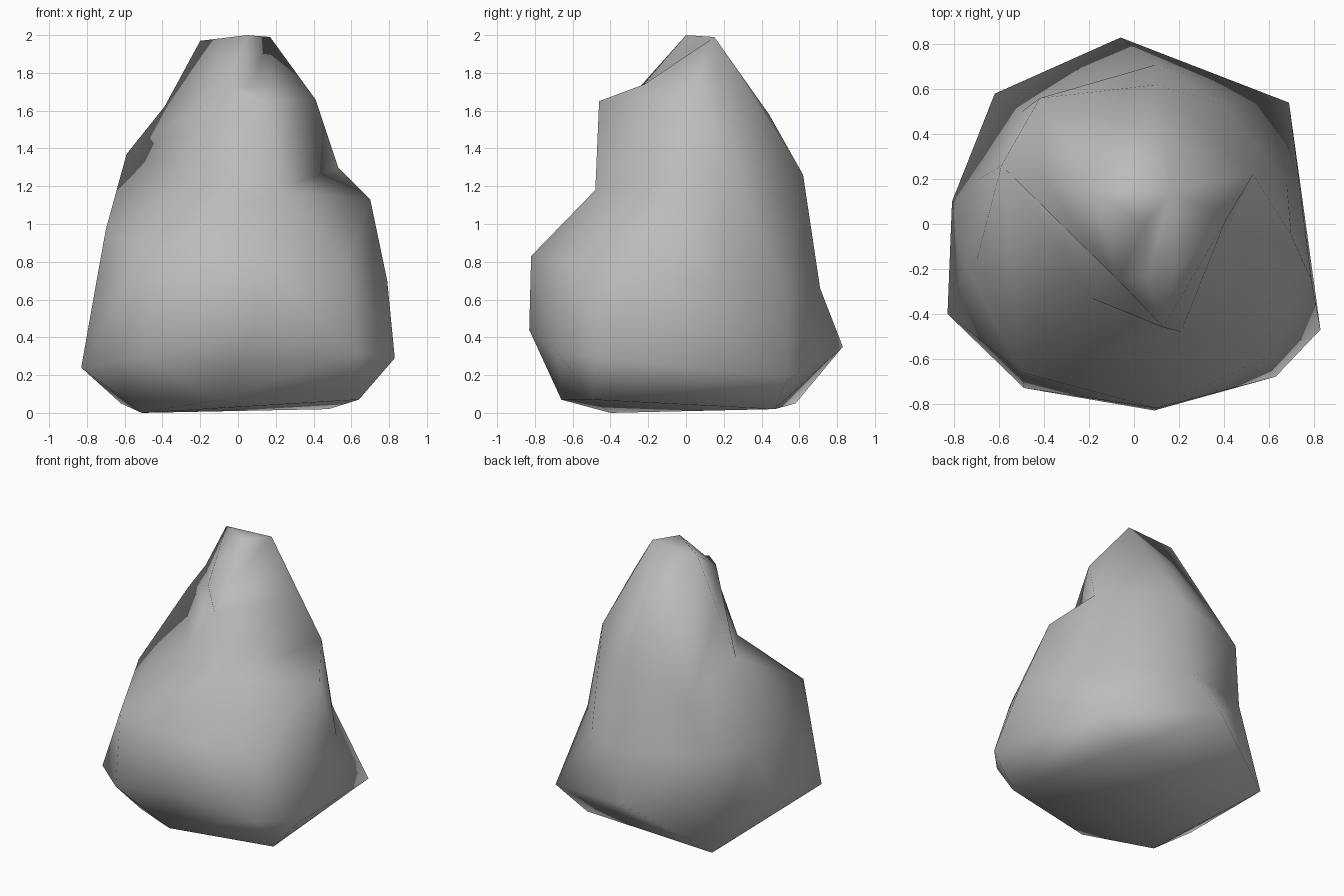
import bpy
import bmesh
from mathutils import Vector

cube = bpy.data.objects.get("Cube")
if cube:
    bpy.data.objects.remove(cube, do_unlink=True)

# Stone colour
stone = bpy.data.materials.new("grey_stone")
stone.use_nodes = True
grey = (0.5, 0.5, 0.5, 1)
stone.diffuse_color = grey
stone.node_tree.nodes["Principled BSDF"].inputs["Base Color"].default_value = grey

# Loop where the peak meets the shoulders
neck = [(.21, -.48, 1.18), (.53, .22, 1.3), (.1, .62, 1.26),
        (-.42, .56, 1.11), (-.59, .26, 1.37), (-.19, -.33, 1.2)]

# Loop where the shoulders meet the broad base
waist = [(.1, -.82, .83), (.58, -.6, .8), (.79, -.25, .7), (.68, .18, .64),
         (.4, .53, .66), (.1, .71, .66), (-.5, .5, .7), (-.69, .2, .7),
         (-.745, -.2, .72), (-.5, -.66, .83)]

# Corners between and beyond the loops
underside = [(-.51, -.4, 0), (.48, .47, .02), (-.62, .58, .05),
             (-.1, -.66, .07), (.64, -.5, .07)]
foot = [(.83, -.47, .29), (.69, .54, .19), (-.06, .83, .35), (-.81, .1, .35),
        (-.83, -.4, .24), (-.49, -.73, .3), (.09, -.83, .44), (.63, -.68, .32)]
shoulders = [(.7, -.05, 1.13), (-.7, -.16, .97)]
nose = (.13, -.46, 1.65)
crown = (.05, 0, 2)
crown_left = (-.2, .15, 1.97)
crown_right = (.17, .15, 1.99)
peak = [nose, crown, crown_left, crown_right, (.41, .02, 1.66), (.03, .44, 1.58)]


def add_hull(bm, corners, *loops):
    """Wrap corners and loops in a convex skin, left open at each loop."""
    rings = [[bm.verts.new(p) for p in loop] for loop in loops]
    verts = sum(rings, [bm.verts.new(p) for p in corners])
    hull = bmesh.ops.convex_hull(bm, input=verts)
    caps = [f for f in hull["geom"] if isinstance(f, bmesh.types.BMFace)
            and any(all(v in ring for v in f.verts) for ring in rings)]
    bmesh.ops.delete(bm, geom=caps, context='FACES_ONLY')


def dent(bm, start, end, target):
    """Split the edge between two corners and pull its middle to the target."""
    a, b = [min(bm.verts, key=lambda v: (v.co - Vector(p)).length) for p in (start, end)]
    edge = bm.edges.get((a, b))
    if edge:
        middle = bmesh.utils.edge_split(edge, a, 0.5)[1]
        middle.co = target
        bmesh.ops.triangulate(bm, faces=middle.link_faces[:])


# Join the three skins
bm = bmesh.new()
add_hull(bm, underside + foot, waist)
add_hull(bm, shoulders, waist, neck)
add_hull(bm, peak, neck)
bmesh.ops.remove_doubles(bm, verts=bm.verts[:], dist=0.001)
loose = [v for v in bm.verts if not v.link_faces]
bmesh.ops.delete(bm, geom=loose, context='VERTS')

# Hollows above the nose and on the left of the peak
dent(bm, nose, crown_left, (-.07, -.25, 1.72))
dent(bm, nose, crown, (.06, -.23, 1.73))
dent(bm, nose, crown_right, (.18, -.22, 1.74))
dent(bm, neck[4], crown_left, (-.39, .18, 1.62))

bmesh.ops.recalc_face_normals(bm, faces=bm.faces[:])
for face in bm.faces:
    face.smooth = True

mesh = bpy.data.meshes.new("boulder")
bm.to_mesh(mesh)
bm.free()
mesh.materials.append(stone)
boulder = bpy.data.objects.new("boulder", mesh)
bpy.context.collection.objects.link(boulder)
